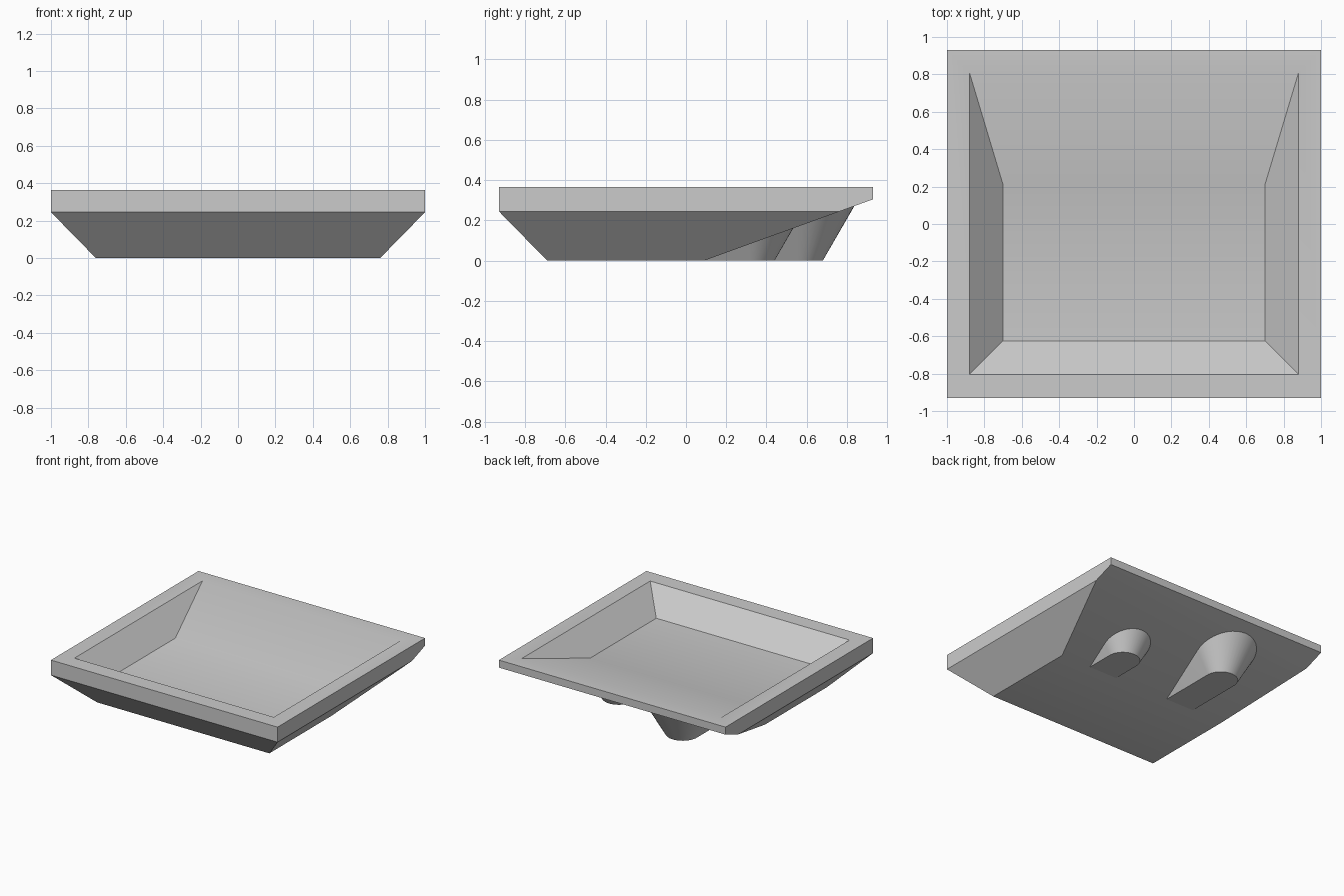
import bpy, bmesh, math
from mathutils import Vector

if "Cube" in bpy.data.objects:
    bpy.data.objects.remove(bpy.data.objects["Cube"], do_unlink=True)

grey = bpy.data.materials.new("light_grey")
grey.use_nodes = True
COLOUR = (0.6, 0.6, 0.6, 1)
grey.diffuse_color = COLOUR
grey.node_tree.nodes["Principled BSDF"].inputs["Base Color"].default_value = COLOUR

SLOPE_Y = 0.09            # where the flat underside starts to rise
SLOPE = 0.305 / 0.84      # rise of the underside towards the back
FLARE = math.tan(math.radians(30))


def finish(name, bm):
    bmesh.ops.remove_doubles(bm, verts=bm.verts, dist=1e-4)
    bmesh.ops.recalc_face_normals(bm, faces=bm.faces)
    mesh = bpy.data.meshes.new(name)
    bm.to_mesh(mesh)
    bm.free()
    mesh.materials.append(grey)
    obj = bpy.data.objects.new(name, mesh)
    bpy.context.collection.objects.link(obj)
    bpy.ops.object.select_all(action='DESELECT')
    obj.select_set(True)
    bpy.context.view_layer.objects.active = obj
    bpy.ops.object.shade_smooth_by_angle(angle=math.radians(30))


def loft(bm, a, b):
    for i in range(len(a)):
        j = (i + 1) % len(a)
        bm.faces.new((a[i], a[j], b[j], b[i]))


# Tray: rectangular rings from the underside, over the rim, down to the floor
bm = bmesh.new()
rings = []
for x, front, back, z in ((0.76, -0.69, 0.93, 0), (1, -0.93, 0.93, 0.245),
                          (1, -0.93, 0.93, 0.365), (0.88, -0.805, 0.81, 0.365),
                          (0.7, -0.625, 0.21, 0.185)):
    corners = ((-x, front), (x, front), (x, back), (-x, back))
    rings.append([bm.verts.new((px, py, z)) for px, py in corners])
for lower, upper in zip(rings, rings[1:]):
    loft(bm, lower, upper)
bm.faces.new(rings[0])
bm.faces.new(rings[-1])

# Slice off the lower back to make the sloping underside
cut = bmesh.ops.bisect_plane(bm, geom=bm.verts[:] + bm.edges[:] + bm.faces[:],
                             plane_co=(0, SLOPE_Y, 0),
                             plane_no=Vector((0, SLOPE, -1)).normalized(),
                             clear_outer=True)
bmesh.ops.holes_fill(bm, edges=[e for e in bm.edges if e.is_boundary], sides=0)
finish("tray", bm)


# Feet: flat wedges with a flared round back, ending on the sloping underside
def foot(name, x, back, radius=0.125, steps=24):
    bm = bmesh.new()
    centre = back - radius
    profile = [(radius, SLOPE_Y, 1, 0)]
    for i in range(steps + 1):
        a = math.pi * i / steps
        c, s = math.cos(a), math.sin(a)
        profile.append((radius * c, centre + radius * s, c, s))
    profile.append((-radius, SLOPE_Y, -1, 0))
    base, top = [], []
    for px, py, nx, ny in profile:
        z = SLOPE * (py - SLOPE_Y) / (1 - SLOPE * FLARE * ny)
        base.append(bm.verts.new((x + px, py, 0)))
        top.append(bm.verts.new((x + px + nx * FLARE * z, py + ny * FLARE * z, z)))
    for i in range(len(base) - 1):
        bm.faces.new((base[i], base[i + 1], top[i + 1], top[i]))
    bm.faces.new(base)
    finish(name, bm)


foot("left_short_foot", 0.37, 0.44)
foot("right_long_foot", -0.36, 0.68)
